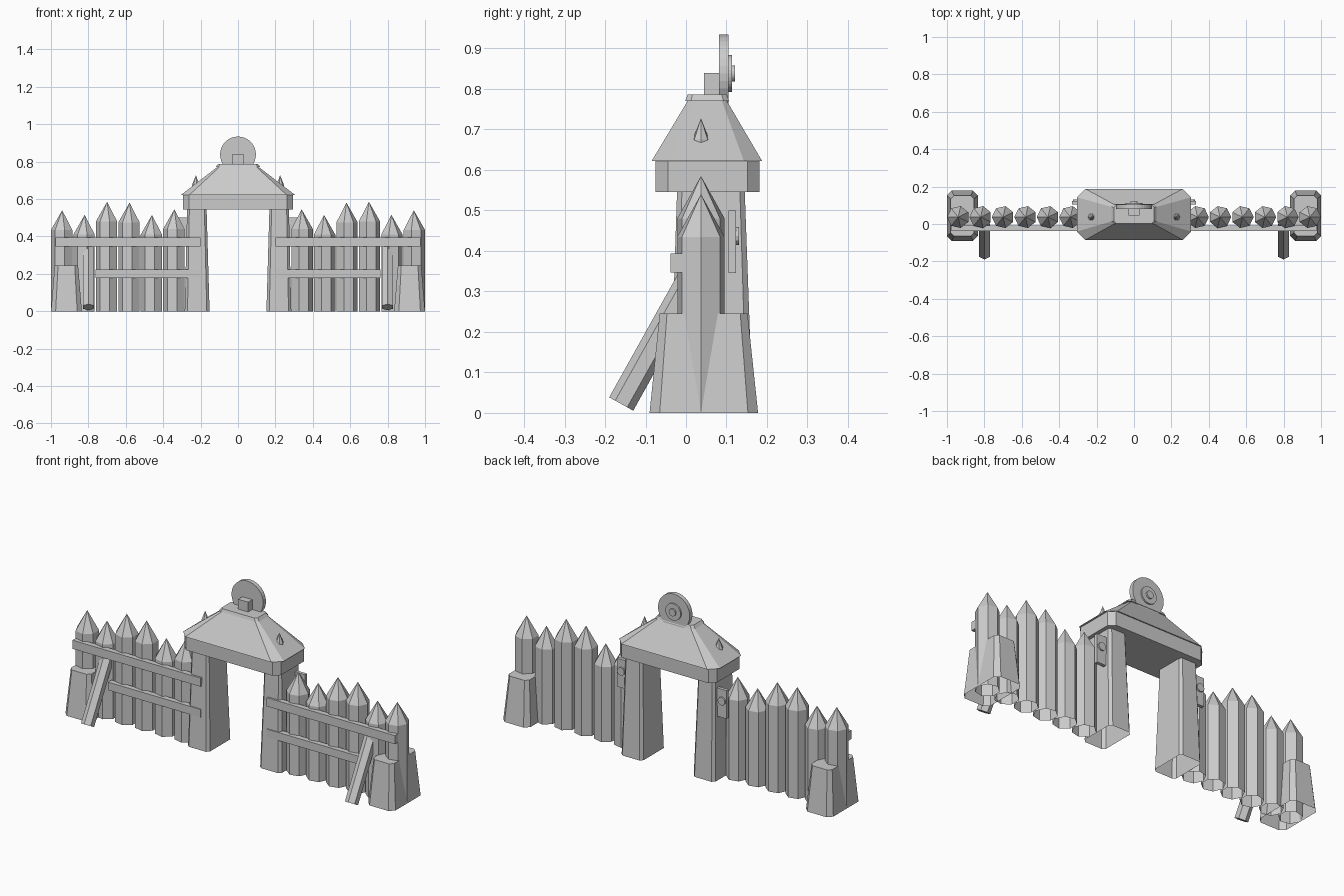
import bpy
import bmesh
from math import cos, sin, pi
from mathutils import Matrix, Vector

if "Cube" in bpy.data.objects:
    bpy.data.objects.remove(bpy.data.objects["Cube"], do_unlink=True)

grey = bpy.data.materials.new("plain grey")
grey.use_nodes = True
colour = (0.6, 0.6, 0.6, 1)
grey.diffuse_color = colour
grey.node_tree.nodes["Principled BSDF"].inputs["Base Color"].default_value = colour


def loft(name, rings, bottom=True, top=True):
    """Skin a stack of rings; a ring of one point makes a tip."""
    bm = bmesh.new()
    loops = [[bm.verts.new(p) for p in ring] for ring in rings]
    for low, high in zip(loops, loops[1:]):
        n = len(low)
        for i in range(n):
            j = (i + 1) % n
            if len(high) == 1:
                bm.faces.new((low[i], low[j], high[0]))
            else:
                bm.faces.new((low[i], low[j], high[j], high[i]))
    if bottom:
        bm.faces.new(loops[0][::-1])
    if top and len(loops[-1]) > 2:
        bm.faces.new(loops[-1])
    mesh = bpy.data.meshes.new(name)
    bm.to_mesh(mesh)
    bm.free()
    mesh.materials.append(grey)
    obj = bpy.data.objects.new(name, mesh)
    bpy.context.collection.objects.link(obj)
    return obj


def circle(r, z, sides):
    return [(r * cos(2 * pi * i / sides), r * sin(2 * pi * i / sides), z) for i in range(sides)]


def chamfered(x0, x1, y0, y1, c, z):
    """Rectangle with cut corners."""
    return [(x0 + c, y0, z), (x1 - c, y0, z), (x1, y0 + c, z), (x1, y1 - c, z),
            (x1 - c, y1, z), (x0 + c, y1, z), (x0, y1 - c, z), (x0, y0 + c, z)]


def box(name, x0, x1, y0, y1, z0, z1):
    return loft(name, [[(x0, y0, z), (x1, y0, z), (x1, y1, z), (x0, y1, z)] for z in (z0, z1)])


def stake(name, x, y, z, r, shoulder, tip):
    obj = loft(name, [circle(r, z, 7), circle(r, shoulder, 7), [(0, 0, tip)]], bottom=False)
    obj.location = (x, y, 0)
    return obj


def disc(name, x, z, r, y0, y1, sides=32):
    """Flat round plate facing the back."""
    obj = loft(name, [circle(r, 0, sides), circle(r, y1 - y0, sides)])
    obj.matrix_world = Matrix.Translation((x, y0, z)) @ Matrix.Rotation(-pi / 2, 4, "X")
    return obj


def mirrored(obj):
    """Give a left-hand part its right-hand twin."""
    bpy.context.view_layer.update()
    obj.data.transform(obj.matrix_world)
    obj.matrix_world = Matrix.Identity(4)
    obj.modifiers.new("mirror", "MIRROR").use_mirror_merge = False


# Palisade stakes
for i, tip in enumerate((0.545, 0.515, 0.58, 0.585, 0.515, 0.54)):
    mirrored(stake(f"palisade_stake_{i + 1}", 0.34 + 0.12 * i, 0.037, 0, 0.06, tip - 0.105, tip))

# End blocks and gate posts, open underneath
mirrored(loft("end_block", [chamfered(0.835, 1.0, -0.09, 0.178, 0.025, 0),
                            chamfered(0.855, 0.98, -0.065, 0.152, 0.018, 0.245)], bottom=False))
mirrored(loft("gate_post", [chamfered(0.152, 0.285, -0.04, 0.165, 0.015, 0),
                            chamfered(0.168, 0.272, -0.022, 0.145, 0.012, 0.55)], bottom=False))

# Rails and slanted props
mirrored(box("upper_rail", 0.2, 0.977, -0.038, -0.008, 0.347, 0.394))
mirrored(box("lower_rail", 0.2, 0.762, -0.038, -0.008, 0.178, 0.222))
prop = loft("slanted_prop", [circle(0.034, 0, 6), circle(0.034, 0.36, 6)])
lean = Vector((0, 0.487, 0.873)).to_track_quat("Z", "X").to_matrix().to_4x4()
prop.matrix_world = Matrix.Translation((0.8, -0.16, 0.022)) @ lean
mirrored(prop)

# Latch plates behind the gate posts
mirrored(box("latch_plate", 0.262, 0.332, 0.105, 0.123, 0.345, 0.5))
mirrored(disc("latch_knob", 0.305, 0.437, 0.022, 0.12, 0.131, 12))

# Roof: lintel, sloped sides and ridge cap
loft("lintel", [chamfered(-0.293, 0.293, -0.075, 0.182, 0.03, z) for z in (0.545, 0.622)])
loft("roof", [chamfered(-0.305, 0.305, -0.085, 0.188, 0.045, 0.622),
              chamfered(-0.11, 0.11, 0.005, 0.1, 0.012, 0.772)])
loft("ridge_cap", [chamfered(-0.12, 0.12, -0.002, 0.107, 0.014, 0.77),
                   chamfered(-0.108, 0.108, 0.004, 0.1, 0.012, 0.786)])
mirrored(stake("roof_spike", 0.225, 0.037, 0.62, 0.021, 0.675, 0.728))

# Round emblem and its support
box("emblem_support", -0.03, 0.03, 0.045, 0.085, 0.78, 0.84)
for name, r, y0, y1 in (("emblem_disc", 0.096, 0.081, 0.105),
                        ("emblem_ring", 0.046, 0.1, 0.113),
                        ("emblem_boss", 0.02, 0.11, 0.121)):
    disc(name, 0, 0.838, r, y0, y1)
